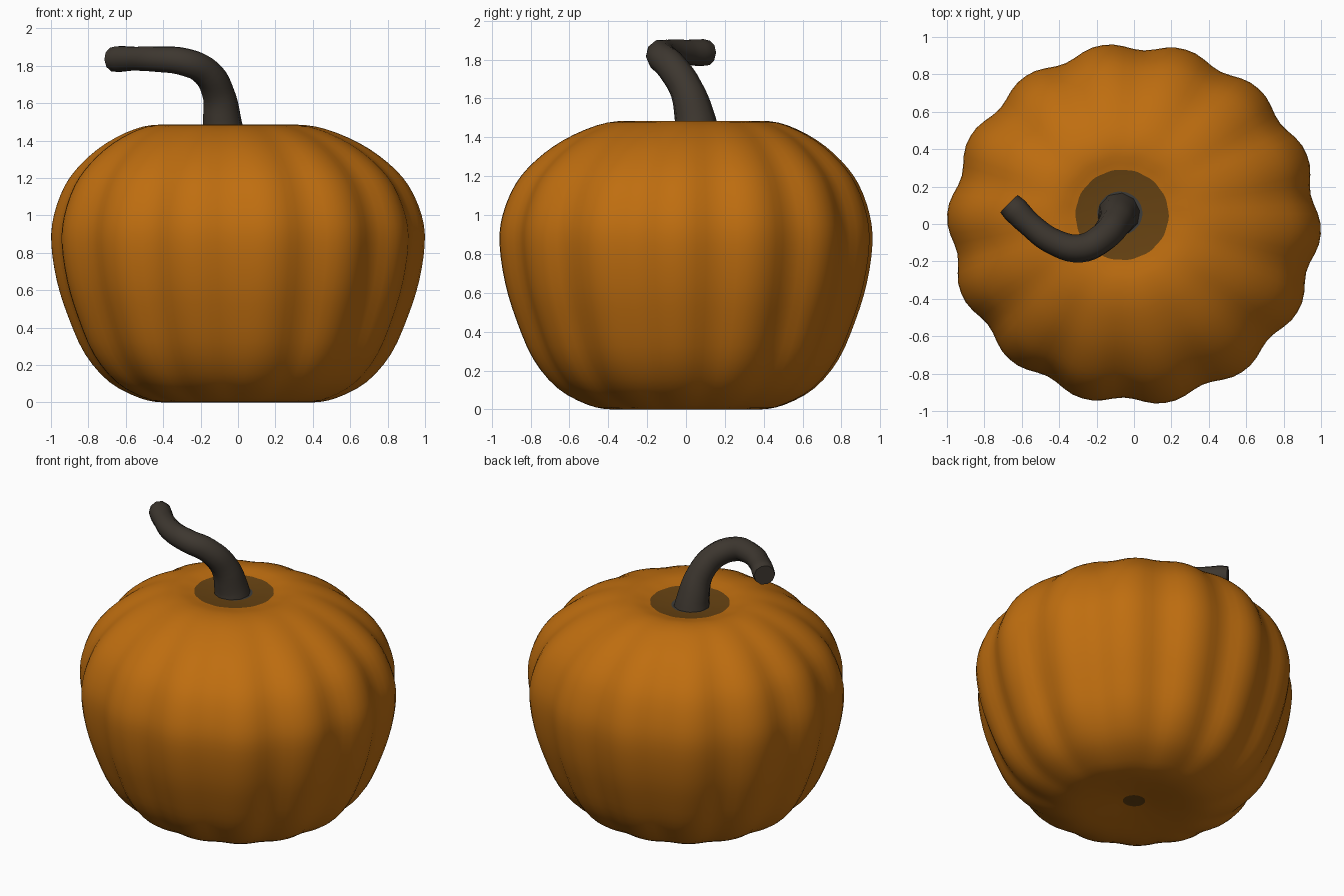
import bpy, bmesh, math

if "Cube" in bpy.data.objects:
    bpy.data.objects.remove(bpy.data.objects["Cube"])


def material(name, rgb):
    m = bpy.data.materials.new(name)
    m.diffuse_color = (*rgb, 1.0)
    m.use_nodes = True
    m.node_tree.nodes["Principled BSDF"].inputs["Base Color"].default_value = m.diffuse_color
    return m


orange = material("pumpkin orange", (0.52, 0.155, 0.005))
brown = material("dark brown", (0.135, 0.055, 0.006))
grey = material("stem base grey", (0.047, 0.046, 0.042))
bark = material("stem bark", (0.047, 0.038, 0.029))

# Body profile (radius, height) from the underside to the stem hollow
PROFILE = [(0, .035), (.07, .035), (.25, .012), (.40, 0), (.53, .025),
           (.69, .11), (.82, .26), (.91, .46), (.97, .65), (1, .85),
           (.985, 1.0), (.92, 1.16), (.82, 1.28), (.68, 1.385), (.51, 1.462),
           (.37, 1.485), (.25, 1.468), (.12, 1.455), (0, 1.452)]
LOBES, SEGS, STEPS = 14, 112, 3


def spline(pts, steps):
    """Catmull-Rom through the profile points."""
    out = []
    for i in range(len(pts) - 1):
        p0, p1 = pts[max(i - 1, 0)], pts[i]
        p2, p3 = pts[i + 1], pts[min(i + 2, len(pts) - 1)]
        for k in range(steps):
            t = k / steps
            out.append(tuple(
                0.5 * (2 * b + (c - a) * t + (2 * a - 5 * b + 4 * c - d) * t * t
                       + (3 * b - a - 3 * c + d) * t ** 3)
                for a, b, c, d in zip(p0, p1, p2, p3)))
    out.append(pts[-1])
    return out


# Ribbed pumpkin body
bm = bmesh.new()
rings = []
for r, z in spline(PROFILE, STEPS):
    r = max(r, 0.0)
    shift = max(0.0, 1 - r) if z > 0.85 else 0.0   # hollow sits off centre
    ring = []
    for j in range(SEGS):
        a = 2 * math.pi * j / SEGS
        groove = (0.5 - 0.5 * math.cos(LOBES * (a + math.radians(2.8)))) ** 1.3
        rr = r * (1 - 0.042 * groove * min(1.0, r * 1.2))
        ring.append(bm.verts.new((rr * math.cos(a) - 0.085 * shift,
                                  rr * 0.97 * math.sin(a) + 0.065 * shift,
                                  max(z, 0.0))))
    rings.append(ring)
n = len(rings) - 1
for i in range(n):
    # underside scar, hollow ring and stem seat are coloured by ring
    idx = 0
    if i < STEPS or n - 3 * STEPS <= i + STEPS < n - STEPS + STEPS and i >= n - 2 * STEPS:
        idx = 1
    if i >= n - STEPS:
        idx = 2
    for j in range(SEGS):
        k = (j + 1) % SEGS
        f = bm.faces.new((rings[i][j], rings[i][k], rings[i + 1][k], rings[i + 1][j]))
        f.material_index = idx
        f.smooth = True
bmesh.ops.remove_doubles(bm, verts=bm.verts, dist=1e-5)
bmesh.ops.recalc_face_normals(bm, faces=bm.faces)
mesh = bpy.data.meshes.new("pumpkin_body")
bm.to_mesh(mesh)
bm.free()
for m in (orange, brown, grey):
    mesh.materials.append(m)
bpy.context.collection.objects.link(bpy.data.objects.new("pumpkin_body", mesh))

# Curled stem: (x, y, z, radius)
STEM = [(-.08, .055, 1.42, .118), (-.085, .045, 1.50, .105), (-.105, 0, 1.65, .086),
        (-.17, -.075, 1.765, .08), (-.285, -.13, 1.82, .076),
        (-.43, -.095, 1.835, .07), (-.56, .0, 1.838, .066),
        (-.635, .075, 1.836, .072), (-.668, .108, 1.834, .066)]
curve = bpy.data.curves.new("stem", 'CURVE')
curve.dimensions = '3D'
curve.bevel_depth = 1.0
curve.bevel_resolution = 3
curve.use_fill_caps = True
curve.resolution_u = 5
s = curve.splines.new('BEZIER')
s.bezier_points.add(len(STEM) - 1)
for p, (x, y, z, r) in zip(s.bezier_points, STEM):
    p.co = (x, y, z)
    p.radius = r
    p.handle_left_type = p.handle_right_type = 'AUTO'
curve.materials.append(bark)
stem = bpy.data.objects.new("stem", curve)
bpy.context.collection.objects.link(stem)
bpy.context.view_layer.objects.active = stem
stem.select_set(True)
bpy.ops.object.convert(target='MESH')
bpy.ops.object.shade_smooth_by_angle(angle=math.radians(50))
